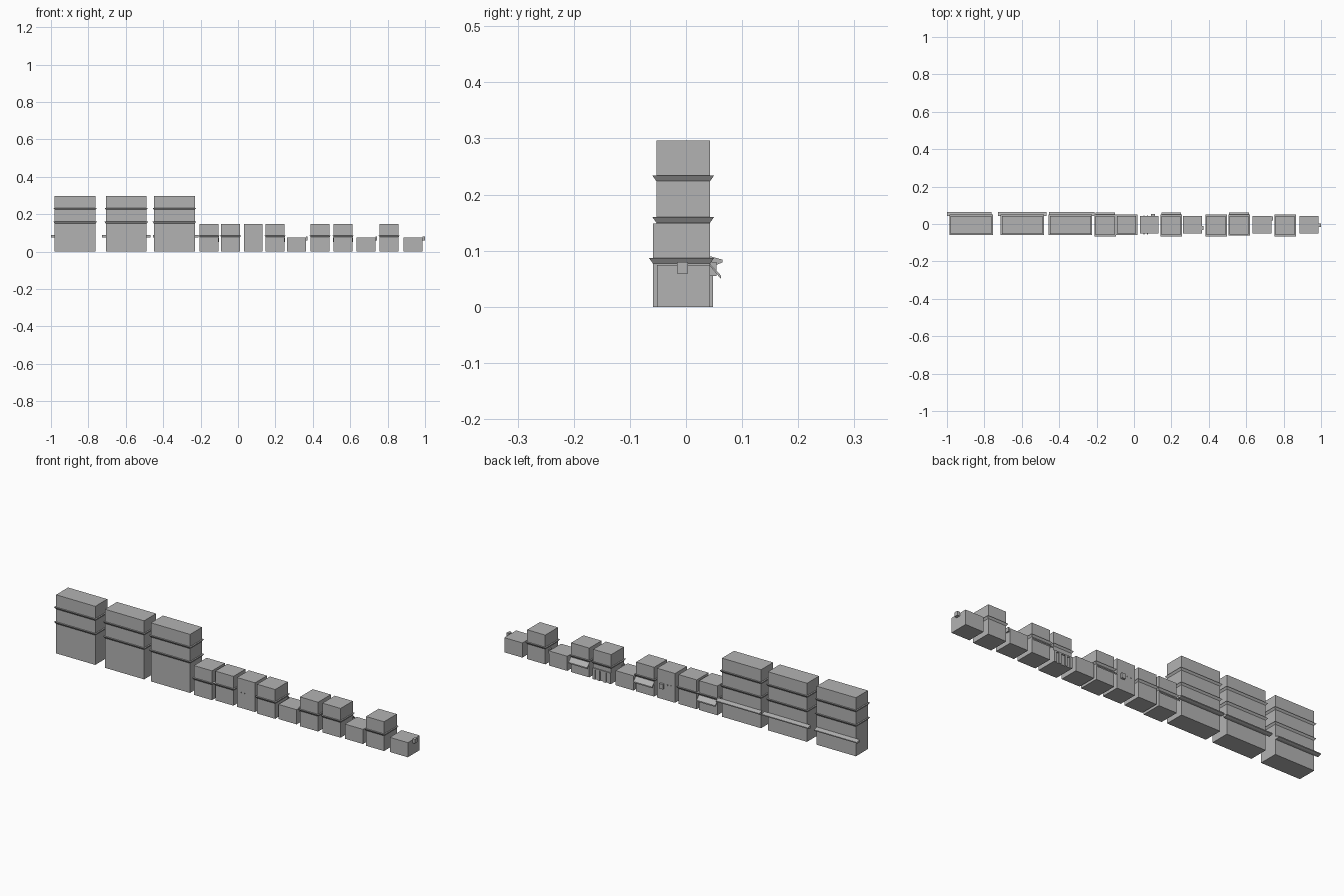
import bpy, bmesh

if "Cube" in bpy.data.objects:
    bpy.data.objects.remove(bpy.data.objects["Cube"])

grey = bpy.data.materials.new("plain grey")
grey.use_nodes = True
grey.diffuse_color = (0.45, 0.45, 0.45, 1)
grey.node_tree.nodes["Principled BSDF"].inputs["Base Color"].default_value = grey.diffuse_color

STOREY = 0.074
BACK = 0.043


def finish(name, bm):
    bmesh.ops.recalc_face_normals(bm, faces=bm.faces)
    mesh = bpy.data.meshes.new(name)
    bm.to_mesh(mesh)
    bm.free()
    mesh.materials.append(grey)
    obj = bpy.data.objects.new(name, mesh)
    bpy.context.collection.objects.link(obj)
    return obj


def block(name, x, y, z, flare=0):
    """Box from ranges; its top edge can flare outwards."""
    bm = bmesh.new()
    bmesh.ops.create_cube(bm, size=1)
    for v in bm.verts:
        sx, sy, top = v.co.x * 2, v.co.y * 2, v.co.z > 0
        v.co = (x[sx > 0], y[sy > 0], z[top])
        if top:
            v.co.x += sx * flare
            v.co.y += sy * flare
    return finish(name, bm)


def extrude_x(name, profile, x):
    """Sweep a y, z outline along x."""
    bm = bmesh.new()
    face = bm.faces.new([bm.verts.new((x[0], y, z)) for y, z in profile])
    new = bmesh.ops.extrude_face_region(bm, geom=[face])["geom"]
    verts = [v for v in new if isinstance(v, bmesh.types.BMVert)]
    bmesh.ops.translate(bm, verts=verts, vec=(x[1] - x[0], 0, 0))
    return finish(name, bm)


def ledge(name, x, y, z):
    block(name, x, y, (z, z + 0.01), 0.007)


# Tall blocks with two flared ledges and a rear canopy
canopies = [(-1.0, -0.762), (-0.727, -0.468), (-0.455, -0.212)]
for i, start in enumerate((-0.98, -0.707, -0.45)):
    x, y = (start, start + 0.219), (-0.053, BACK)
    block(f"tall_building_{i}", x, y, (0, STOREY * 4))
    for n in (2, 3):
        ledge(f"tall_ledge_{i}_{n}", x, y, STOREY * n + 0.002)
    extrude_x(f"rear_canopy_{i}",
              [(BACK, 0.075), (0.055, 0.075), (0.065, 0.079), (0.065, 0.084), (BACK, 0.09)],
              canopies[i])

# Small buildings: left edge, storeys, front wall, has ledge
houses = [(-0.205, 2, -0.059, True), (-0.09, 2, -0.052, True), (0.031, 2, -0.052, False),
          (0.148, 2, -0.059, True), (0.263, 1, -0.052, False), (0.388, 2, -0.059, True),
          (0.511, 2, -0.055, True), (0.634, 1, -0.052, False), (0.757, 2, -0.059, True),
          (0.885, 1, -0.052, False)]
for i, (start, storeys, front, has_ledge) in enumerate(houses):
    x, y = (start, start + 0.101), (front, BACK)
    block(f"small_building_{i}", x, y, (0, STOREY * storeys))
    if has_ledge:
        ledge(f"small_ledge_{i}", x, y, 0.077)

# Sloping shop awnings
for i, start in enumerate((-0.207, 0.146, 0.509)):
    extrude_x(f"awning_{i}", [(BACK, 0.076), (0.062, 0.056), (0.062, 0.05), (BACK, 0.072)],
              (start, start + 0.105))

# Shop front posts
for i, start in enumerate((0.388, 0.415, 0.449, 0.476)):
    block(f"shop_post_{i}", (start, start + 0.013), (BACK, 0.048), (0, 0.056))
block("shop_lintel", (0.388, 0.489), (BACK, 0.048), (0.05, 0.056))

# Hanging signs on side walls
for i, (x, y) in enumerate(((0.364, -0.022), (0.735, 0.03), (0.986, -0.006))):
    block(f"side_sign_{i}", (x, x + 0.014 if i == 2 else x + 0.007),
          (y - 0.01, y + 0.01), (0.059, 0.08))

# Square rear sign and small lamps
block("rear_sign", (0.092, 0.112), (BACK, 0.054), (0.055, 0.08))
for i, x in enumerate((0.05, 0.07)):
    block(f"rear_lamp_{i}", (x, x + 0.005), (BACK, 0.046), (0.076, 0.081))
    block(f"front_lamp_{i}", (x, x + 0.005), (-0.055, -0.052), (0.076, 0.081))
